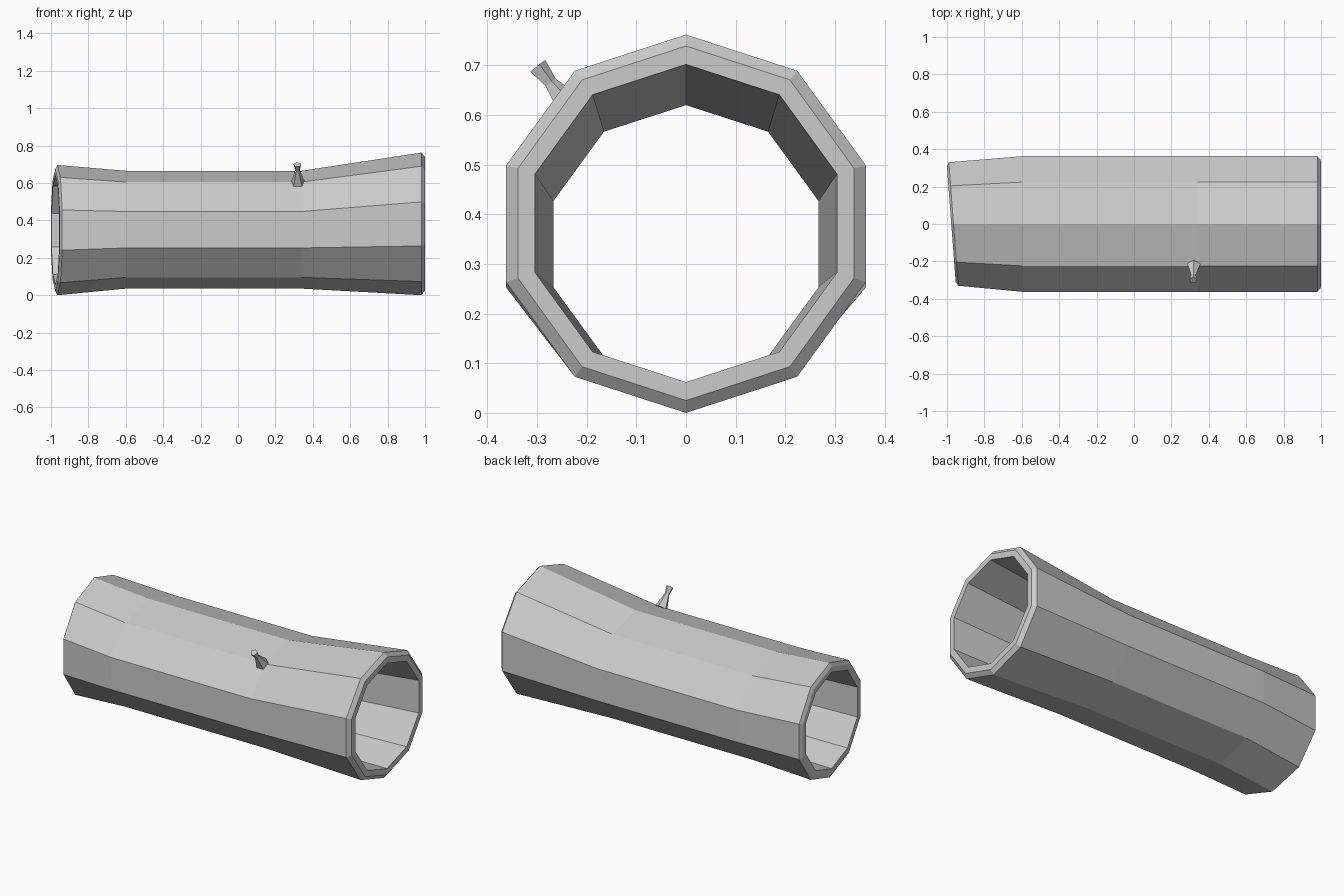
import bpy, bmesh, math
from mathutils import Vector

if "Cube" in bpy.data.objects:
    bpy.data.objects.remove(bpy.data.objects["Cube"])


def make_object(name, bm):
    bmesh.ops.recalc_face_normals(bm, faces=bm.faces)
    mesh = bpy.data.meshes.new(name)
    bm.to_mesh(mesh)
    bm.free()
    obj = bpy.data.objects.new(name, mesh)
    bpy.context.collection.objects.link(obj)
    return obj


def bridge(bm, a, b):
    n = len(a)
    for i in range(n):
        j = (i + 1) % n
        bm.faces.new((a[i], a[j], b[j], b[i]))


# Hollow log: decagonal rings (x, centre z, y radius, z radius, skew of x by y),
# running along the outside, round the rim and back through the inside
SKEW = -0.076
rings = [
    (0.98, 0.381, 0.381, 0.381, 0),
    (0.34, 0.35, 0.381, 0.315, 0),
    (-0.60, 0.35, 0.381, 0.315, 0),
    (-0.965, 0.348, 0.347, 0.348, SKEW),
    (-0.977, 0.348, 0.325, 0.326, SKEW),
    (-0.977, 0.348, 0.291, 0.292, SKEW),
    (-0.60, 0.34, 0.281, 0.28, 0),
    (0.34, 0.34, 0.281, 0.28, 0),
    (1.0, 0.382, 0.32, 0.32, 0),
    (1.0, 0.382, 0.356, 0.357, 0),
]
bm = bmesh.new()
loops = []
for x, cz, ry, rz, skew in rings:
    loop = []
    for k in range(10):
        a = math.radians(36 * k)
        y = ry * math.sin(a)
        loop.append(bm.verts.new((x + skew * y, y, cz + rz * math.cos(a))))
    loops.append(loop)
for i in range(len(loops)):
    bridge(bm, loops[i], loops[(i + 1) % len(loops)])
make_object("hollow_log", bm)

# Twig stub: pinched five-sided stem with a flared, capped tip
base, tip = Vector((0.32, -0.222, 0.600)), Vector((0.317, -0.300, 0.698))
axis = (tip - base).normalized()
side = Vector((1, 0, 0))
up = axis.cross(side).normalized()
side = up.cross(axis)
bm = bmesh.new()
loops = []
for t, r in [(0.0, 0.038), (0.25, 0.028), (0.66, 0.014), (1.0, 0.021)]:
    c = base.lerp(tip, t)
    loops.append([bm.verts.new(c + r * (side * math.cos(a) + up * math.sin(a)))
                  for a in (math.radians(72 * k + 90) for k in range(5))])
for a, b in zip(loops, loops[1:]):
    bridge(bm, a, b)
bm.faces.new(loops[0])
bm.faces.new(loops[-1])
make_object("twig_stub", bm)
